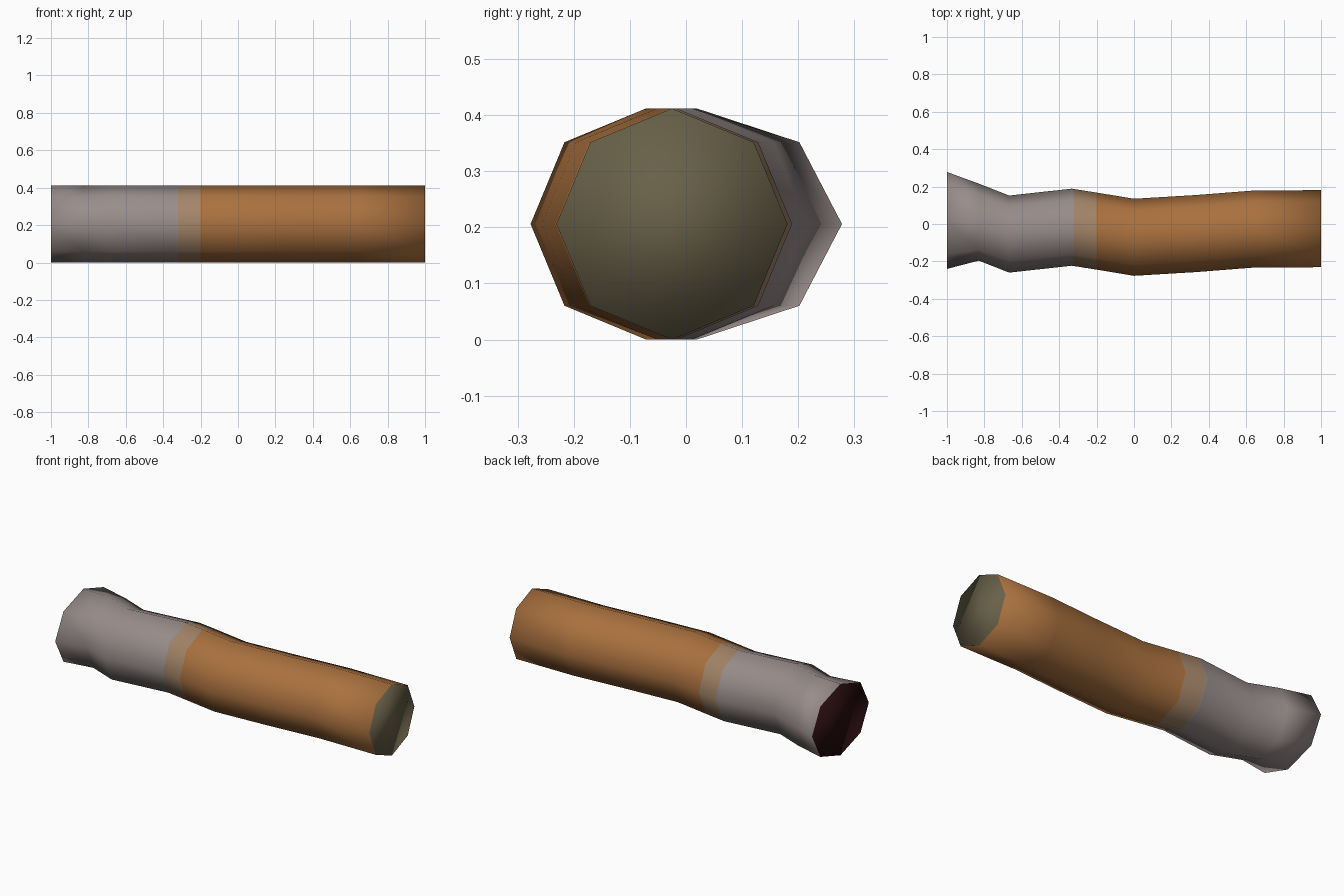
import bpy, bmesh, math

if "Cube" in bpy.data.objects:
    bpy.data.objects.remove(bpy.data.objects["Cube"])

R = 0.206   # octagon radius
SIDES = 8

# Rings along the bar: x, y of centre, half-width in y
RINGS = [
    (-1.00, 0.019, 0.259),
    (-0.83, 0.010, 0.206),
    (-0.667, -0.054, R),
    (-0.333, -0.017, R),
    (-0.32, -0.019, R),
    (-0.20, -0.038, R),
    (0.00, -0.071, R),
    (0.333, -0.051, R),
    (0.64, -0.027, R),
    (1.00, -0.025, R),
]


def linear(c):
    c /= 255
    return c / 12.92 if c <= 0.04045 else ((c + 0.055) / 1.055) ** 2.4


def material(name, rgb):
    m = bpy.data.materials.new(name)
    m.diffuse_color = (*[linear(c) for c in rgb], 1)
    m.use_nodes = True
    m.node_tree.nodes["Principled BSDF"].inputs["Base Color"].default_value = m.diffuse_color
    return m


mats = [
    material("grey", (152, 141, 139)),
    material("tan band", (163, 132, 104)),
    material("brown", (170, 113, 63)),
    material("olive end", (104, 96, 72)),
    material("dark maroon end", (40, 12, 15)),
]

# Wavy octagonal bar
bm = bmesh.new()
loops = []
for x, cy, w in RINGS:
    loops.append([bm.verts.new((x, cy + w * math.cos(2 * math.pi * i / SIDES),
                                R + R * math.sin(2 * math.pi * i / SIDES)))
                  for i in range(SIDES)])
for k in range(len(loops) - 1):
    a, b = loops[k], loops[k + 1]
    mid = (RINGS[k][0] + RINGS[k + 1][0]) / 2
    for i in range(SIDES):
        j = (i + 1) % SIDES
        f = bm.faces.new((a[i], a[j], b[j], b[i]))
        # Colour by position along the length
        f.material_index = 0 if mid < -0.32 else 1 if mid < -0.2 else 2

# End caps
bm.faces.new(loops[-1]).material_index = 3
bm.faces.new(loops[0][::-1]).material_index = 4
bmesh.ops.recalc_face_normals(bm, faces=bm.faces)
for f in bm.faces:
    f.smooth = True

mesh = bpy.data.meshes.new("wavy_bar")
bm.to_mesh(mesh)
bm.free()
for m in mats:
    mesh.materials.append(m)
bar = bpy.data.objects.new("wavy_bar", mesh)
bpy.context.collection.objects.link(bar)
